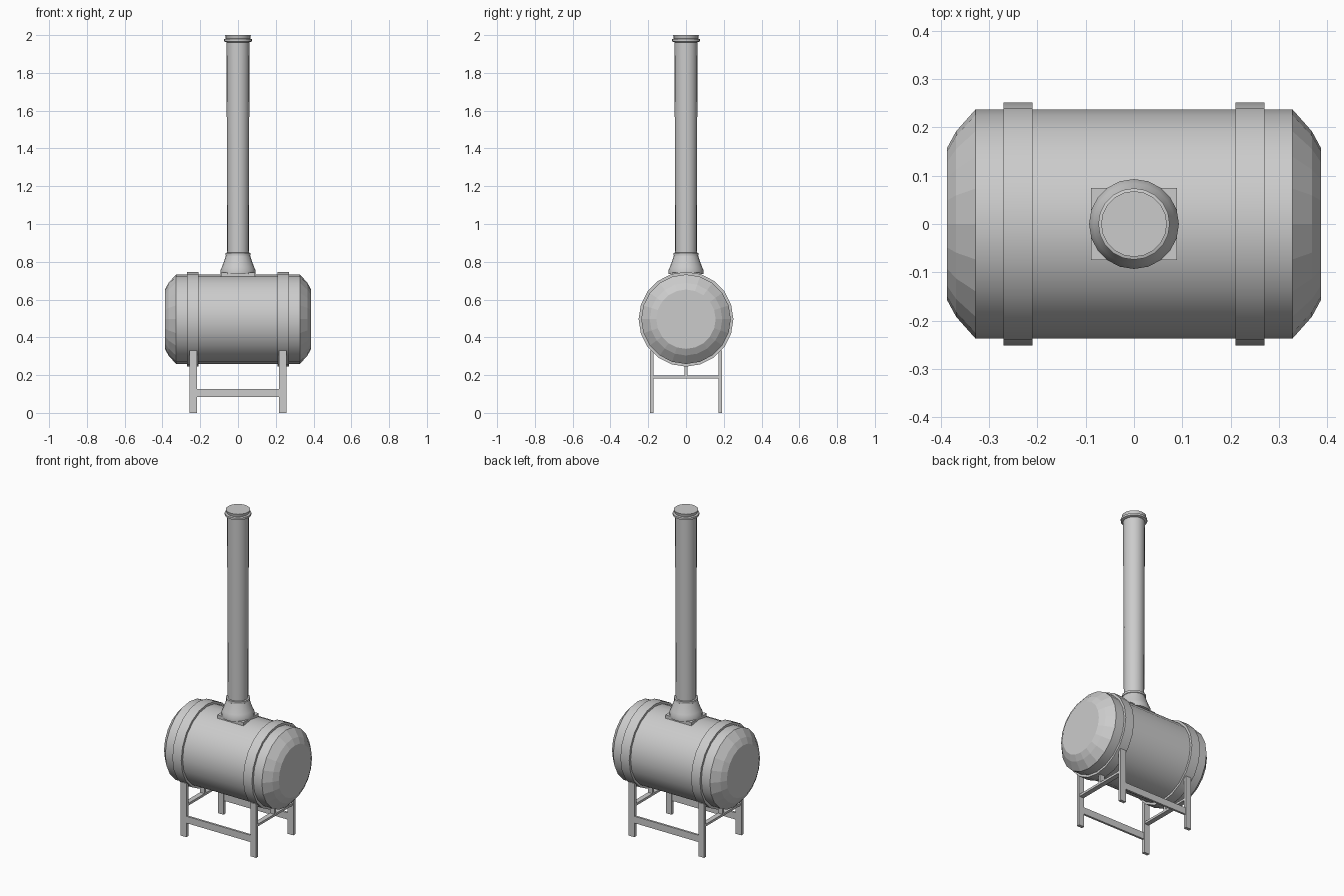
import bpy, bmesh, math
from mathutils import Matrix

if "Cube" in bpy.data.objects:
    bpy.data.objects.remove(bpy.data.objects["Cube"])


def finish(name, bm, smooth=True, angle=30):
    bmesh.ops.recalc_face_normals(bm, faces=bm.faces[:])
    mesh = bpy.data.meshes.new(name)
    bm.to_mesh(mesh)
    bm.free()
    ob = bpy.data.objects.new(name, mesh)
    bpy.context.collection.objects.link(ob)
    if smooth:
        bpy.ops.object.select_all(action='DESELECT')
        ob.select_set(True)
        bpy.context.view_layer.objects.active = ob
        bpy.ops.object.shade_smooth_by_angle(angle=math.radians(angle))
    return ob


def lathe(name, profile, sides=20, along_x=False, centre_z=0.0, closed=False):
    """Spin (radius, height) points; ends are capped, or the loop is closed."""
    bm = bmesh.new()
    rings = []
    for r, h in profile:
        ring = []
        for i in range(sides):
            a = 2 * math.pi * i / sides
            c, s = r * math.cos(a), r * math.sin(a)
            co = (h, c, s + centre_z) if along_x else (c, s, h + centre_z)
            ring.append(bm.verts.new(co))
        rings.append(ring)
    pairs = list(zip(rings, rings[1:]))
    if closed:
        pairs.append((rings[-1], rings[0]))
    else:
        bm.faces.new(rings[0])
        bm.faces.new(rings[-1])
    for a, b in pairs:
        for i in range(sides):
            j = (i + 1) % sides
            bm.faces.new((a[i], a[j], b[j], b[i]))
    return finish(name, bm)


def box(name, x0, x1, y0, y1, z0, z1):
    bm = bmesh.new()
    m = Matrix.Translation(((x0 + x1) / 2, (y0 + y1) / 2, (z0 + z1) / 2))
    m = m @ Matrix.Diagonal((x1 - x0, y1 - y0, z1 - z0, 1))
    bmesh.ops.create_cube(bm, size=1, matrix=m)
    return finish(name, bm, smooth=False)


TANK_Z = 0.496

# Horizontal tank with chamfered, faceted ends
half = [(0.237, 0.328), (0.192, 0.368), (0.157, 0.387)]
tank = lathe("tank", [(r, -x) for r, x in reversed(half)] + half,
             along_x=True, centre_z=TANK_Z)
for f in tank.data.polygons:
    if abs(f.center.x) > 0.33:
        f.use_smooth = False

# Straps around the tank
for side, s in (("left", -1), ("right", 1)):
    lathe(side + "_strap",
          [(0.23, s * 0.21), (0.251, s * 0.21), (0.251, s * 0.27), (0.23, s * 0.27)],
          along_x=True, centre_z=TANK_Z, closed=True)

# Chimney: mounting plate, flared base, pipe and rimmed top
box("chimney_plate", -0.089, 0.089, -0.074, 0.074, 0.718, 0.742)
lathe("chimney_base", [(0.092, 0.735), (0.093, 0.757), (0.084, 0.775), (0.064, 0.832),
                       (0.067, 0.834), (0.067, 0.847), (0.058, 0.848)])
lathe("chimney_pipe", [(0.057, 0.84), (0.061, 1.975)])
lathe("chimney_rim", [(0.061, 1.962), (0.074, 1.967), (0.074, 1.979),
                      (0.064, 1.982), (0.068, 2.0)])

# Stand: four legs, long rails, cross bars and centre props
for yn, sy in (("front", -1), ("back", 1)):
    for xn, sx in (("left", -1), ("right", 1)):
        xs = sorted((sx * 0.218, sx * 0.256))
        ys = sorted((sy * 0.171, sy * 0.19))
        box(f"{yn}_{xn}_leg", *xs, *ys, 0.0, 0.33)
    box(f"{yn}_rail", -0.22, 0.22, *sorted((sy * 0.174, sy * 0.187)), 0.085, 0.127)
for xn, sx in (("left", -1), ("right", 1)):
    xs = sorted((sx * 0.222, sx * 0.252))
    box(f"{xn}_cross_bar", *xs, -0.175, 0.175, 0.183, 0.197)
    box(f"{xn}_prop", *xs, -0.008, 0.008, 0.19, 0.255)
